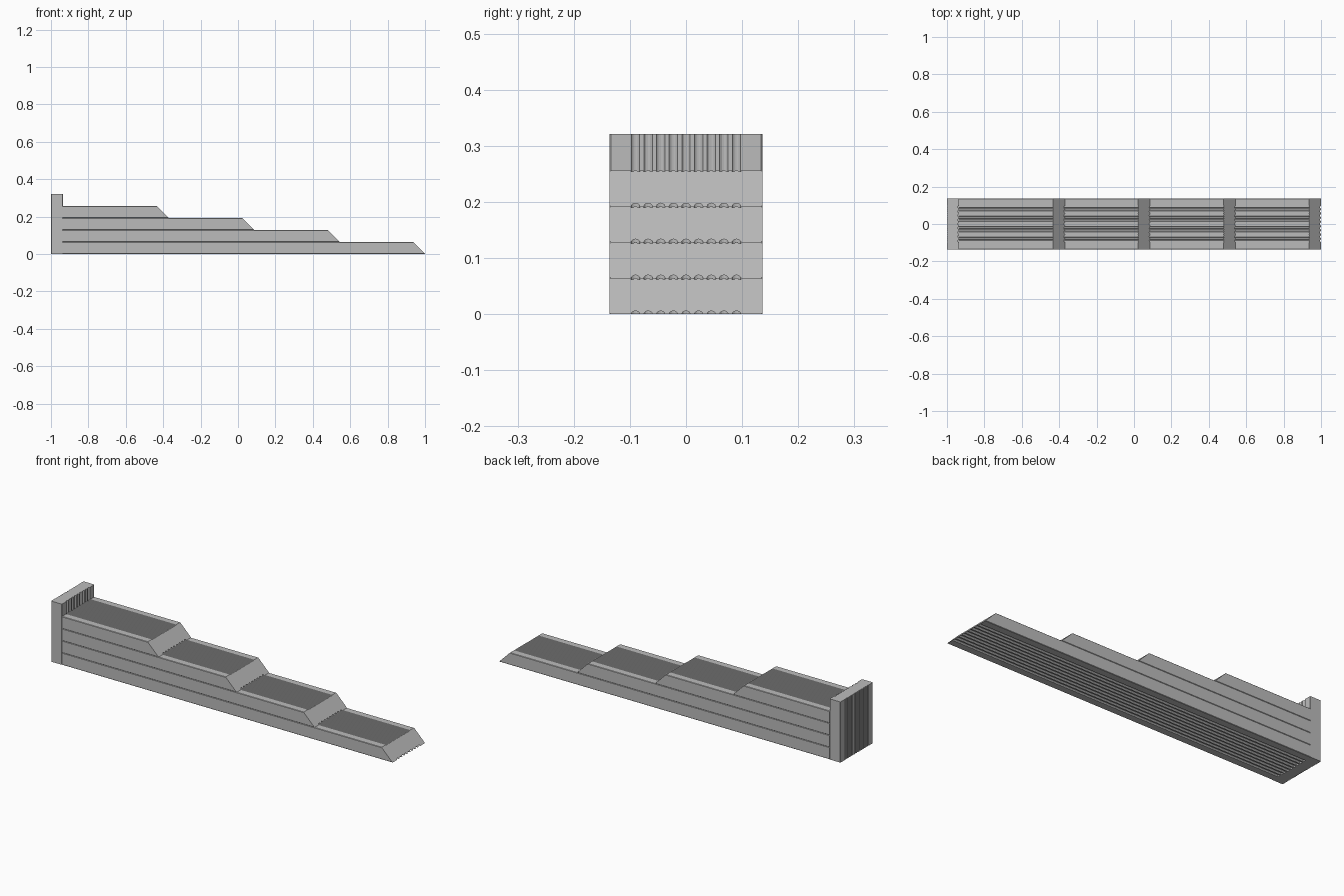
import bpy, bmesh, math

if "Cube" in bpy.data.objects:
    bpy.data.objects.remove(bpy.data.objects["Cube"])

HALF_W, THICK = 0.136, 0.064
PITCH, EDGE = 0.0225, 0.002

grey = bpy.data.materials.new("grey board")
grey.diffuse_color = (0.5, 0.5, 0.5, 1)
grey.use_nodes = True
grey.node_tree.nodes["Principled BSDF"].inputs["Base Color"].default_value = grey.diffuse_color


def board_profile():
    """Cross-section (width, thickness): wide round flutes below, fine grooves on top."""
    pts = [(-HALF_W, EDGE), (-HALF_W + EDGE, 0)]
    for k in range(-4, 5):
        for i in range(7):
            a = math.pi * i / 6
            pts.append((k * PITCH - 0.0075 * math.cos(a), 0.0055 * math.sin(a)))
    pts += [(HALF_W - EDGE, 0), (HALF_W, EDGE), (HALF_W, THICK - EDGE), (HALF_W - EDGE, THICK)]
    fine = PITCH / 2
    for k in range(8, -10, -1):
        c = (k + 0.5) * fine
        for dy, dz in ((0.003, 0), (0.002, 0.002), (-0.002, 0.002), (-0.003, 0)):
            pts.append((c + dy, THICK - dz))
    pts += [(-HALF_W + EDGE, THICK), (-HALF_W, THICK - EDGE)]
    return pts


def board(name, start, end):
    """Loft the board profile between two placement functions."""
    bm = bmesh.new()
    prof = board_profile()
    a = [bm.verts.new(start(w, t)) for w, t in prof]
    b = [bm.verts.new(end(w, t)) for w, t in prof]
    n = len(prof)
    bm.faces.new(a)
    bm.faces.new(b[::-1])
    for i in range(n):
        bm.faces.new((a[i], b[i], b[(i + 1) % n], a[(i + 1) % n]))
    bmesh.ops.recalc_face_normals(bm, faces=bm.faces)
    mesh = bpy.data.meshes.new(name)
    bm.to_mesh(mesh)
    bm.free()
    mesh.materials.append(grey)
    ob = bpy.data.objects.new(name, mesh)
    bpy.context.collection.objects.link(ob)


# Stacked boards, each shorter than the one below, with 45 degree cut ends
for n in range(4):
    z0, tip = n * THICK, 1.0 - n * 0.4567
    board(f"stacked_board_{n + 1}",
          lambda w, t: (-0.937, w, z0 + t),
          lambda w, t: (tip - t, w, z0 + t))

# Upright board at the back, fluted side towards the stack
board("upright_board",
      lambda w, t: (-0.936 - t, w, 0),
      lambda w, t: (-0.936 - t, w, 0.321))
